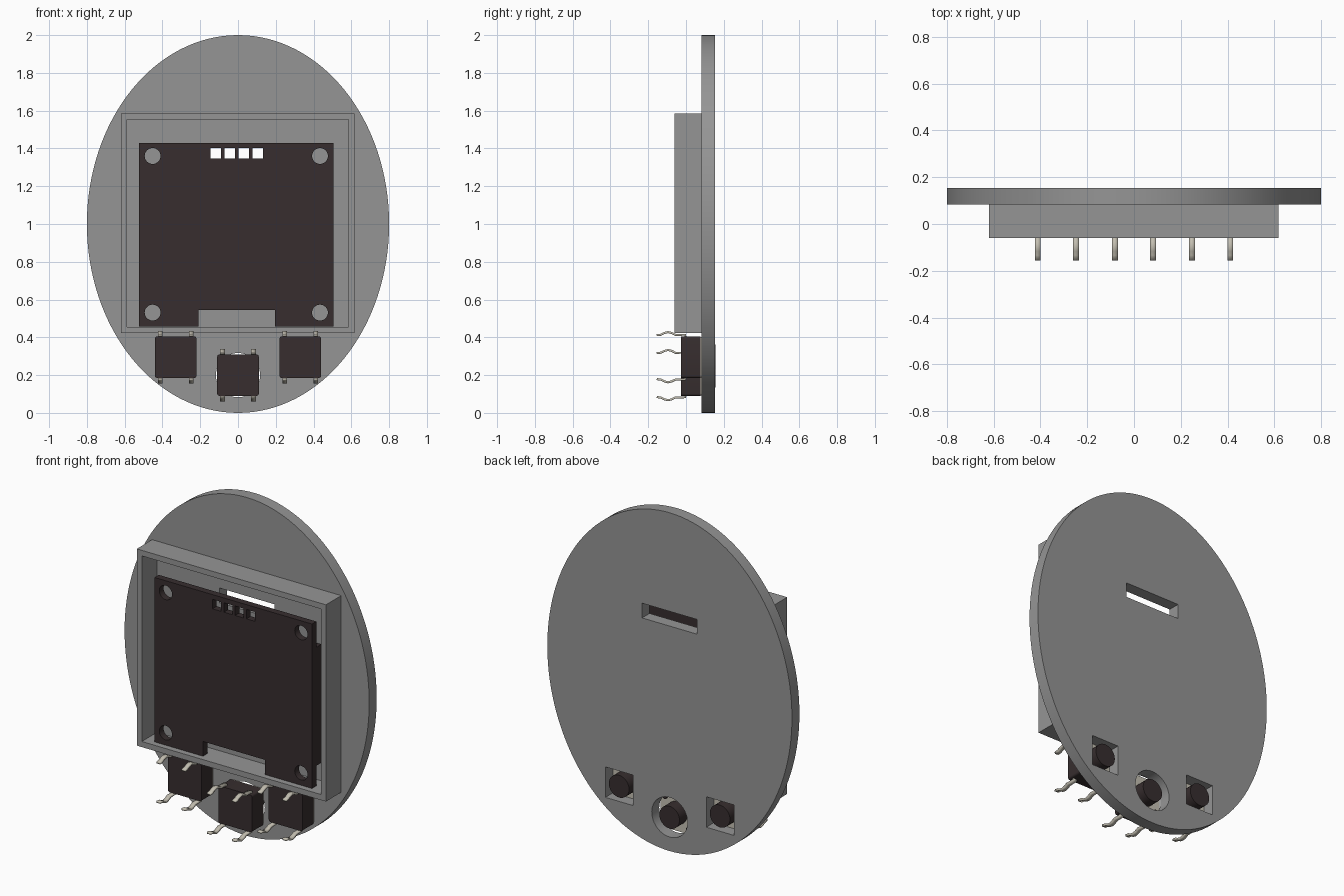
import bpy, bmesh, math

if "Cube" in bpy.data.objects:
    bpy.data.objects.remove(bpy.data.objects["Cube"])


def material(name, rgb):
    m = bpy.data.materials.new(name)
    m.diffuse_color = (*rgb, 1)
    m.use_nodes = True
    m.node_tree.nodes["Principled BSDF"].inputs["Base Color"].default_value = m.diffuse_color
    return m


GREY = material("mid grey", (0.30, 0.30, 0.30))
DARK = material("warm black", (0.038, 0.027, 0.028))
METAL = material("pale metal", (0.56, 0.53, 0.45))


def rect(x0, x1, z0, z1):
    return [(x0, z0), (x1, z0), (x1, z1), (x0, z1)]


def square(cx, cz, h):
    return rect(cx - h, cx + h, cz - h, cz + h)


def oval(cx, cz, rx, rz, n=32):
    return [(cx + rx * math.cos(math.tau * i / n), cz + rz * math.sin(math.tau * i / n))
            for i in range(n)]


def rounded(cx, cz, h, r, n=4):
    pts = []
    for k, (sx, sz) in enumerate([(1, 1), (-1, 1), (-1, -1), (1, -1)]):
        for i in range(n + 1):
            a = math.pi / 2 * (k + i / n)
            pts.append((cx + sx * (h - r) + r * math.cos(a), cz + sz * (h - r) + r * math.sin(a)))
    return pts


def finish(ob, mat, smooth=True):
    ob.data.materials.clear()
    ob.data.materials.append(mat)
    bpy.ops.object.select_all(action='DESELECT')
    ob.select_set(True)
    bpy.context.view_layer.objects.active = ob
    if smooth:
        bpy.ops.object.shade_smooth_by_angle(angle=math.radians(30))


def slab(name, mat, y0, y1, loops):
    """Extrude an outline (first loop) with holes (other loops) from y0 to y1."""
    cu = bpy.data.curves.new(name, 'CURVE')
    cu.dimensions, cu.fill_mode, cu.extrude = '2D', 'BOTH', (y1 - y0) / 2
    for loop in loops:
        sp = cu.splines.new('POLY')
        sp.points.add(len(loop) - 1)
        for p, (x, z) in zip(sp.points, loop):
            p.co = (x, z, 0, 1)
        sp.use_cyclic_u = True
    tmp = bpy.data.objects.new(name + "_outline", cu)
    bpy.context.collection.objects.link(tmp)
    dg = bpy.context.evaluated_depsgraph_get()
    me = bpy.data.meshes.new_from_object(tmp.evaluated_get(dg))
    bpy.data.objects.remove(tmp)
    bm = bmesh.new()
    bm.from_mesh(me)
    bmesh.ops.remove_doubles(bm, verts=bm.verts, dist=1e-5)
    for v in bm.verts:
        x, z, d = v.co
        v.co = (x, (y0 + y1) / 2 - d, z)
    bmesh.ops.recalc_face_normals(bm, faces=bm.faces)
    bm.to_mesh(me)
    bm.free()
    ob = bpy.data.objects.new(name, me)
    bpy.context.collection.objects.link(ob)
    finish(ob, mat)
    return ob


def leg(name, x, z, up):
    """Bent metal strip running forward from a switch body edge at height z."""
    path = [(0.0, -0.012), (-0.005, 0.008), (-0.055, 0.008), (-0.075, 0.018),
            (-0.095, 0.023), (-0.115, 0.018), (-0.132, 0.009), (-0.155, 0.006)]
    bm = bmesh.new()
    rows = [[bm.verts.new((x + s * 0.0125, y, z + up * d)) for s in (-1, 1)] for y, d in path]
    for a, b in zip(rows, rows[1:]):
        bm.faces.new((a[0], a[1], b[1], b[0]))
    me = bpy.data.meshes.new(name)
    bm.to_mesh(me)
    bm.free()
    ob = bpy.data.objects.new(name, me)
    bpy.context.collection.objects.link(ob)
    mod = ob.modifiers.new("thickness", 'SOLIDIFY')
    mod.thickness, mod.offset = 0.011, 0
    finish(ob, METAL)


# Oval face plate with display slot and button openings
SWITCHES = {"left": (-0.33, 0.295), "middle": (0.0, 0.2), "right": (0.33, 0.295)}
slab("face_plate", GREY, 0.083, 0.153, [
    oval(0, 1, 0.8, 1.0, 128),
    rect(-0.18, 0.18, 1.33, 1.417),
    square(-0.33, 0.295, 0.09),
    square(0.33, 0.295, 0.09),
    oval(0, 0.2, 0.117, 0.117, 48)])

# Raised rectangular frame around the display
slab("display_frame", GREY, -0.06, 0.085, [
    rect(-0.62, 0.617, 0.422, 1.585), rect(-0.587, 0.584, 0.455, 1.552)])

# Circuit board with bottom notch, screw holes and pin holes
board = [(-0.525, 0.458), (-0.208, 0.458), (-0.208, 0.545), (0.197, 0.545),
         (0.197, 0.458), (0.505, 0.458), (0.505, 1.43), (-0.525, 1.43)]
holes = [oval(x, z, 0.042, 0.042) for x in (-0.452, 0.434) for z in (0.531, 1.36)]
holes += [square(-0.118 + i * 0.074, 1.374, 0.028) for i in range(4)]
slab("circuit_board", DARK, -0.03, 0.01, [board] + holes)
slab("display_panel", DARK, 0.01, 0.06, [rect(-0.522, 0.503, 0.575, 1.275)])

# Push switches: body, metal cover, rivets, round button and four legs
for side, (cx, cz) in SWITCHES.items():
    slab(side + "_switch_body", DARK, -0.027, 0.076, [rounded(cx, cz, 0.11, 0.012)])
    slab(side + "_switch_cover", METAL, 0.076, 0.0825, [rounded(cx, cz, 0.108, 0.012)])
    slab(side + "_switch_button", DARK, 0.08, 0.155, [oval(cx, cz, 0.066, 0.066)])
    for sx in (-1, 1):
        for sz in (-1, 1):
            tag = f"{side}_switch_%s_{'l' if sx < 0 else 'r'}{'b' if sz < 0 else 't'}"
            slab(tag % "rivet", DARK, 0.08, 0.09,
                 [oval(cx + sx * 0.076, cz + sz * 0.076, 0.013, 0.013, 12)])
            leg(tag % "leg", cx + sx * 0.082, cz + sz * 0.11, sz)
